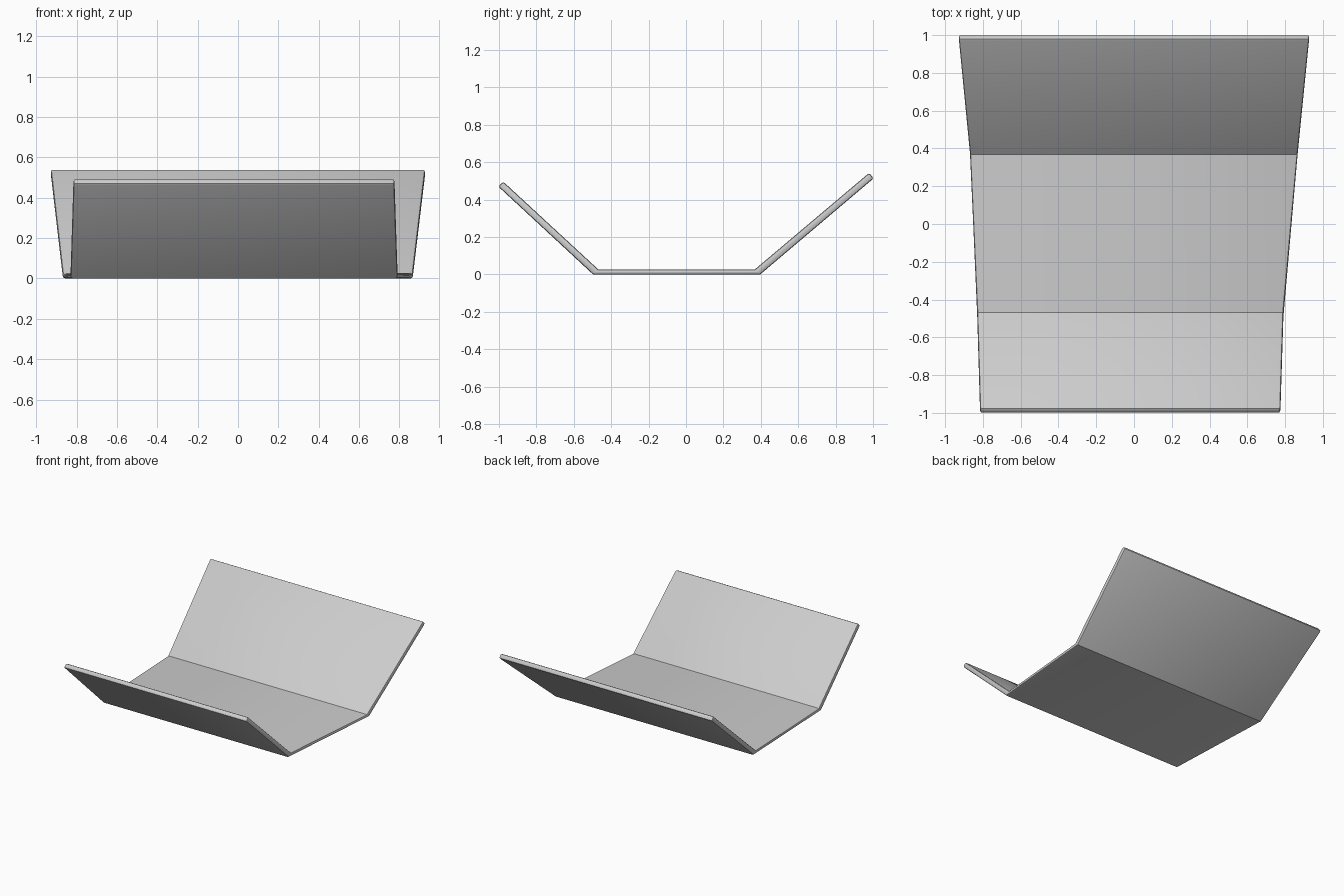
import bpy, bmesh, math

if "Cube" in bpy.data.objects:
    bpy.data.objects.remove(bpy.data.objects["Cube"])

# stations front to back: underside (y, z), upper side (y, z), left x, right x
STATIONS = [
    ((-1.004, 0.470), (-0.977, 0.496), -0.815, 0.775),   # front lip
    ((-0.497, 0.0), (-0.468, 0.026), -0.830, 0.791),     # front fold
    ((0.397, 0.0), (0.367, 0.026), -0.868, 0.866),       # back fold
    ((1.004, 0.514), (0.979, 0.543), -0.928, 0.928),     # back lip
]

# bent panel: one four-cornered ring per station, skinned into a solid
bm = bmesh.new()
rings = []
for under, upper, left, right in STATIONS:
    rings.append([bm.verts.new(c) for c in (
        (left, *under), (right, *under), (right, *upper), (left, *upper))])
for a, b in zip(rings, rings[1:]):
    for i in range(4):
        j = (i + 1) % 4
        bm.faces.new((a[i], a[j], b[j], b[i]))
bm.faces.new(rings[0])
bm.faces.new(rings[-1])
bmesh.ops.recalc_face_normals(bm, faces=bm.faces)

# round the rim, leaving the two folds crisp
rim = [e for e in bm.edges
       if e.calc_face_angle(0) > math.radians(60)]
bmesh.ops.bevel(bm, geom=rim, offset=0.012, offset_type='OFFSET',
                segments=2, profile=0.5, affect='EDGES', clamp_overlap=True)

mesh = bpy.data.meshes.new("bent_tray_panel")
bm.to_mesh(mesh)
bm.free()
panel = bpy.data.objects.new("bent_tray_panel", mesh)
bpy.context.collection.objects.link(panel)
bpy.context.view_layer.objects.active = panel
panel.select_set(True)
bpy.ops.object.shade_smooth_by_angle(angle=math.radians(30))
